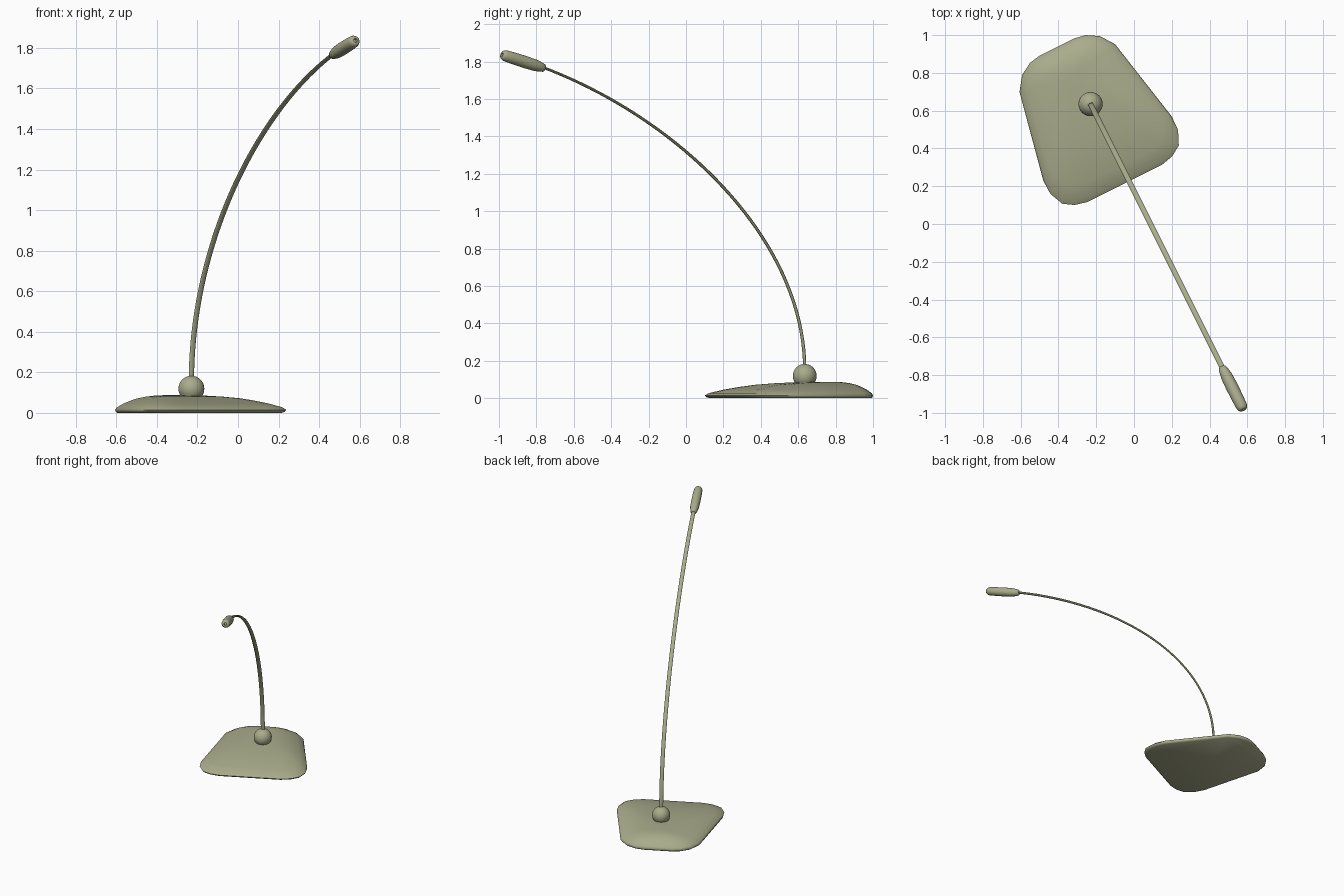
import bpy, bmesh, math
from mathutils import Vector

cube = bpy.data.objects.get("Cube")
if cube:
    bpy.data.objects.remove(cube, do_unlink=True)

olive = bpy.data.materials.new("olive_grey")
olive.use_nodes = True
colour = (0.40, 0.41, 0.26, 1)
olive.diffuse_color = colour
olive.node_tree.nodes["Principled BSDF"].inputs["Base Color"].default_value = colour

# Every part is built in the stand's own frame: x forward along the arm, y sideways
ORIGIN = Vector((-0.23, 0.635, 0))
TURN = math.atan2(-2, 1)


def finish(name, bm, angle):
    bmesh.ops.recalc_face_normals(bm, faces=bm.faces)
    mesh = bpy.data.meshes.new(name)
    bm.to_mesh(mesh)
    bm.free()
    mesh.materials.append(olive)
    obj = bpy.data.objects.new(name, mesh)
    bpy.context.collection.objects.link(obj)
    obj.location = ORIGIN
    obj.rotation_euler.z = TURN
    bpy.ops.object.select_all(action="DESELECT")
    obj.select_set(True)
    bpy.context.view_layer.objects.active = obj
    bpy.ops.object.shade_smooth_by_angle(angle=math.radians(angle))
    return obj


def loft(name, rings, angle=50):
    bm = bmesh.new()
    loops = [[bm.verts.new(p) for p in ring] for ring in rings]
    for a, b in zip(loops, loops[1:]):
        for i in range(len(a)):
            j = (i + 1) % len(a)
            bm.faces.new((a[i], a[j], b[j], b[i]))
    bm.faces.new(loops[0])
    bm.faces.new(loops[-1])
    return finish(name, bm, angle)


def ellipse(centre, tangent, flat, wide, sides=16):
    side = Vector((0, 1, 0))
    up = tangent.normalized().cross(side)
    angles = [math.tau * i / sides for i in range(sides)]
    return [centre + side * wide * math.cos(a) + up * flat * math.sin(a) for a in angles]


# Base: rounded trapezoid, domed towards a point near its back
half = [(-.35, .10), (-.338, .165), (-.30, .23), (-.225, .283), (.25, .38),
        (.33, .378), (.405, .345), (.44, .29), (.457, .22)]
outline = half + [(x, -y) for x, y in reversed(half)]
steps = [(.96, 0), (.99, .006), (1, .015), (.97, .027), (.85, .046), (.72, .061),
         (.6, .072), (.45, .080), (.3, .085), (.08, .088)]
peak, shift = -0.17, -0.025
loft("base", [[Vector((peak + (x - peak) * s, y * s + shift, z)) for x, y in outline]
              for s, z in steps], 60)

# Ball joint
bm = bmesh.new()
bmesh.ops.create_uvsphere(bm, u_segments=32, v_segments=16, radius=0.064)
bmesh.ops.translate(bm, verts=bm.verts, vec=(0, 0, 0.119))
finish("ball_joint", bm, 60)

# Arched arm: flattened tube along a cubic curve
a, b, c, d = (Vector((x, 0, z)) for x, z in ((0, .15), (0, .86), (.773, 1.508), (1.583, 1.775)))
arm = []
for i in range(41):
    t = i / 40
    k = 1 - t
    point = a * k**3 + b * 3 * k * k * t + c * 3 * k * t * t + d * t**3
    tangent = (b - a) * k * k + (c - b) * 2 * k * t + (d - c) * t * t
    arm.append(ellipse(point, tangent, 0.007, 0.0145, 12))
loft("arm", arm)

# Head: rounded capsule with a small recess in its tip
start, tip = Vector((1.555, 0, 1.764)), Vector((1.81, 0, 1.837))
profile = [(0, .014), (.02, .021), (.10, .026), (.22, .031), (.45, .033), (.75, .032),
           (.92, .030), (.97, .026), (1, .019), (1, .010), (.96, .008)]
loft("head", [ellipse(start.lerp(tip, t), tip - start, r, r, 20) for t, r in profile])
